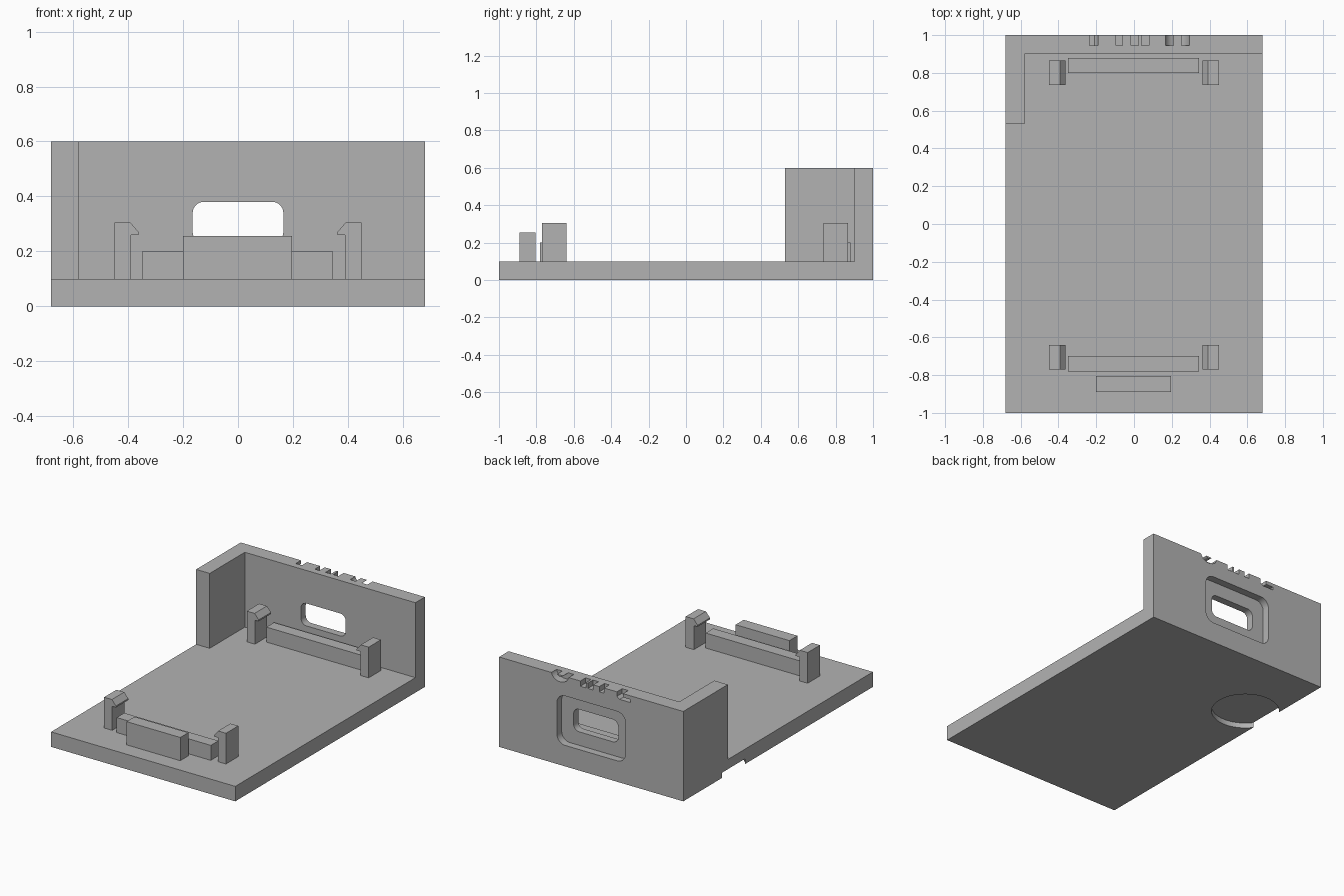
import bpy, bmesh, math
from mathutils import Vector

if "Cube" in bpy.data.objects:
    bpy.data.objects.remove(bpy.data.objects["Cube"], do_unlink=True)

grey = bpy.data.materials.new("plain grey")
grey.use_nodes = True
grey.diffuse_color = (0.45, 0.45, 0.45, 1)
grey.node_tree.nodes["Principled BSDF"].inputs["Base Color"].default_value = (0.45, 0.45, 0.45, 1)


def prism(name, outline, axis, low, high):
    """Extrude a 2D outline along an axis, from low to high."""
    place = {"x": lambda a, b, c: (c, a, b),
             "y": lambda a, b, c: (a, c, b),
             "z": lambda a, b, c: (a, b, c)}[axis]
    bm = bmesh.new()
    face = bm.faces.new([bm.verts.new(place(a, b, low)) for a, b in outline])
    grown = bmesh.ops.extrude_face_region(bm, geom=[face])["geom"]
    verts = [g for g in grown if isinstance(g, bmesh.types.BMVert)]
    bmesh.ops.translate(bm, verts=verts, vec=Vector(place(0, 0, high - low)))
    bmesh.ops.recalc_face_normals(bm, faces=bm.faces)
    mesh = bpy.data.meshes.new(name)
    bm.to_mesh(mesh)
    bm.free()
    mesh.materials.append(grey)
    obj = bpy.data.objects.new(name, mesh)
    bpy.context.collection.objects.link(obj)
    return obj


def rect(a0, a1, b0, b1):
    return [(a0, b0), (a1, b0), (a1, b1), (a0, b1)]


def arc(cx, cy, r, start, end, steps, squash=1):
    angles = [math.radians(start + (end - start) * i / steps) for i in range(steps + 1)]
    return [(cx + r * math.cos(t), cy + r * squash * math.sin(t)) for t in angles]


def rounded_rect(cx, cy, hw, hh, r):
    points = []
    for i, (sx, sy) in enumerate([(1, 1), (-1, 1), (-1, -1), (1, -1)]):
        points += arc(cx + sx * (hw - r), cy + sy * (hh - r), r, 90 * i, 90 * i + 90, 8)
    return points


def carve(target, cutter):
    cutter.hide_render = True
    mod = target.modifiers.new("carve", "BOOLEAN")
    mod.operation = "DIFFERENCE"
    mod.solver = "EXACT"
    mod.object = cutter
    bpy.context.view_layer.objects.active = target
    bpy.ops.object.modifier_apply(modifier=mod.name)
    bpy.data.objects.remove(cutter, do_unlink=True)


# Tray body: floor, back wall and short side wall cut from one block
body = prism("tray_body", rect(-0.68, 0.68, -1, 1), "z", 0, 0.6)
opening = [(-0.9, -1.2), (0.9, -1.2), (0.9, 0.9), (-0.58, 0.9), (-0.58, 0.53), (-0.9, 0.53)]
carve(body, prism("interior_cutter", opening, "z", 0.1, 0.8))

# Port window with a wider recess on the outside
carve(body, prism("recess_cutter", rounded_rect(0, 0.305, 0.253, 0.165, 0.06), "y", 0.95, 1.1))
carve(body, prism("window_cutter", rounded_rect(0, 0.305, 0.165, 0.075, 0.04), "y", 0.8, 1.1))

# Round shallow pocket under the floor, open at the side
carve(body, prism("pocket_cutter", arc(-0.51, 0.47, 0.21, 0, 354.375, 63), "z", -0.1, 0.035))

# Shallow grooves along the top rear edge
curved = arc(0.23, 0.61, 0.065, 180, 360, 14, 0.85) + arc(0.23, 0.61, 0.025, 360, 180, 14, 0.85)
angled = [(-0.19, 0.65), (-0.19, 0.57), (-0.21, 0.555), (-0.29, 0.555),
          (-0.29, 0.575), (-0.235, 0.575), (-0.235, 0.65)]
grooves = [curved, angled, rect(0.04, 0.08, 0.565, 0.65),
           rect(-0.015, 0.025, 0.565, 0.65), rect(-0.095, -0.06, 0.565, 0.65)]
for outline in grooves:
    carve(body, prism("groove_cutter", outline, "y", 0.945, 1.1))

bpy.ops.object.select_all(action="DESELECT")
body.select_set(True)
bpy.context.view_layer.objects.active = body
bpy.ops.object.shade_smooth_by_angle(angle=math.radians(30))

# Support rails and front stop
prism("front_rail", rect(-0.35, 0.345, -0.78, -0.70), "z", 0.1, 0.2)
prism("rear_rail", rect(-0.35, 0.345, 0.80, 0.88), "z", 0.1, 0.2)
prism("front_stop", rect(-0.2, 0.197, -0.89, -0.805), "z", 0.1, 0.255)

# Snap clips with hooks facing inward
hook = [(0.45, 0.1), (0.45, 0.305), (0.392, 0.305), (0.362, 0.27),
        (0.362, 0.26), (0.39, 0.26), (0.39, 0.1)]
for end, y in (("front", -0.77), ("rear", 0.735)):
    for side, sign in (("left", 1), ("right", -1)):
        prism(f"{end}_{side}_clip", [(sign * x, z) for x, z in hook], "y", y, y + 0.13)
